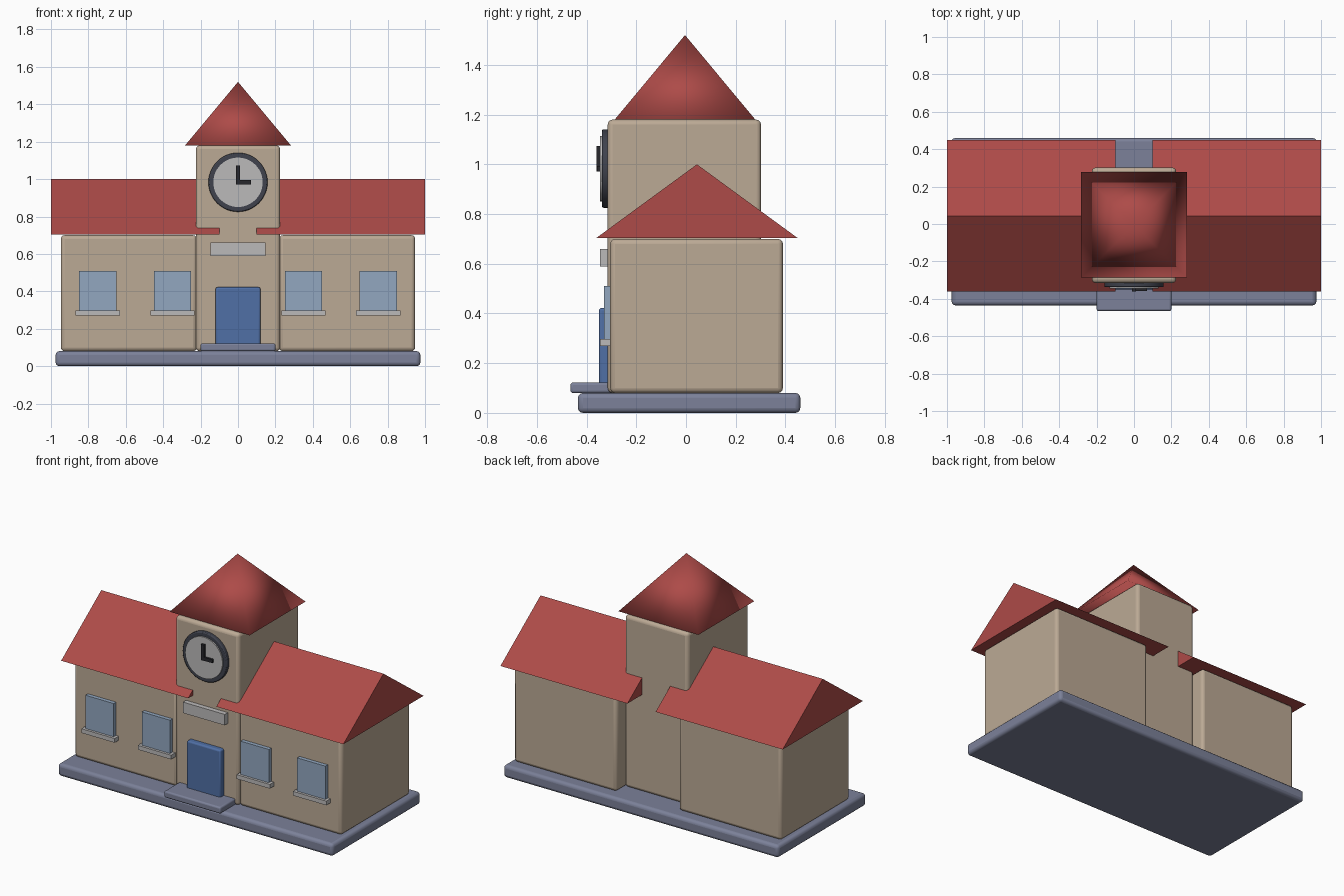
import bpy, bmesh, math
from mathutils import Matrix

if "Cube" in bpy.data.objects:
    bpy.data.objects.remove(bpy.data.objects["Cube"])


def material(name, r, g, b):
    m = bpy.data.materials.new(name)
    m.diffuse_color = (r, g, b, 1)
    m.use_nodes = True
    m.node_tree.nodes["Principled BSDF"].inputs["Base Color"].default_value = m.diffuse_color
    return m


WALL = material("wall_tan", 0.50, 0.40, 0.30)
ROOF = material("roof_red", 0.42, 0.07, 0.065)
STONE = material("stone_blue_grey", 0.20, 0.22, 0.32)
GLASS = material("window_blue", 0.29, 0.39, 0.53)
DOOR = material("door_blue", 0.08, 0.16, 0.38)
DARK = material("clock_dark", 0.05, 0.055, 0.075)
HAND = material("hand_dark", 0.02, 0.02, 0.025)
TRIM = material("trim_grey", 0.50, 0.49, 0.49)


def finish(name, bm, mat, bevel=0, segments=3, angle=30):
    bmesh.ops.recalc_face_normals(bm, faces=bm.faces)
    me = bpy.data.meshes.new(name)
    bm.to_mesh(me)
    bm.free()
    ob = bpy.data.objects.new(name, me)
    bpy.context.collection.objects.link(ob)
    me.materials.append(mat)
    if bevel:
        mod = ob.modifiers.new("bevel", "BEVEL")
        mod.width, mod.segments = bevel, segments
        mod.limit_method = "ANGLE"
    if angle:
        bpy.ops.object.select_all(action="DESELECT")
        ob.select_set(True)
        bpy.context.view_layer.objects.active = ob
        bpy.ops.object.shade_smooth_by_angle(angle=math.radians(angle))
    return ob


def box(name, x, y, z, mat, bevel=0):
    """Box from (min, max) ranges."""
    bm = bmesh.new()
    bmesh.ops.create_cube(bm, size=1)
    for v in bm.verts:
        v.co = [r[0] if c < 0 else r[1] for c, r in zip(v.co, (x, y, z))]
    return finish(name, bm, mat, bevel, angle=30 if bevel else 0)


def disc(name, radius, y0, y1, z, mat, bevel=0):
    """Cylinder whose axis points to the front."""
    bm = bmesh.new()
    bmesh.ops.create_cone(bm, cap_ends=True, segments=48, radius1=radius, radius2=radius, depth=y1 - y0,
                          matrix=Matrix.Translation((0, (y0 + y1) / 2, z)) @ Matrix.Rotation(math.pi / 2, 4, "X"))
    return finish(name, bm, mat, bevel, 2)


# Plinth, step and tower
box("base", (-0.975, 0.975), (-0.435, 0.46), (0, 0.08), STONE, 0.02)
box("step", (-0.2, 0.2), (-0.465, -0.29), (0.08, 0.122), STONE, 0.01)
box("tower", (-0.225, 0.225), (-0.315, 0.302), (0.08, 1.18), WALL, 0.02)

# Mirrored wings with gable roofs and windows
for side, s in (("left", -1), ("right", 1)):
    def span(a, b):
        return tuple(sorted((a * s, b * s)))

    box(side + "_wing", span(0.22, 0.947), (-0.305, 0.39), (0.08, 0.70), WALL, 0.02)

    bm = bmesh.new()
    gable = bm.faces.new([bm.verts.new((0.1 * s, y, z)) for y, z in ((-0.362, 0.703), (0.45, 0.703), (0.044, 1.0))])
    ext = bmesh.ops.extrude_face_region(bm, geom=[gable], use_keep_orig=True)
    bmesh.ops.translate(bm, vec=(0.9 * s, 0, 0), verts=[g for g in ext["geom"] if isinstance(g, bmesh.types.BMVert)])
    finish(side + "_roof", bm, ROOF, angle=0)

    for place, c in (("inner", 0.35), ("outer", 0.75)):
        box(f"{side}_{place}_window", span(c - 0.1, c + 0.1), (-0.33, -0.29), (0.285, 0.51), GLASS)
        box(f"{side}_{place}_sill", span(c - 0.118, c + 0.118), (-0.346, -0.29), (0.27, 0.297), TRIM)

# Tower roof: softly shaded four-sided pyramid
bm = bmesh.new()
bmesh.ops.create_cone(bm, cap_ends=True, segments=4, radius1=0.283 * math.sqrt(2), radius2=0, depth=0.34,
                      matrix=Matrix.Translation((0, -0.004, 1.35)) @ Matrix.Rotation(math.pi / 4, 4, "Z"))
bmesh.ops.remove_doubles(bm, verts=bm.verts, dist=1e-4)
finish("tower_roof", bm, ROOF, angle=180)

# Door and blank sign panel
box("door", (-0.12, 0.12), (-0.35, -0.29), (0.1, 0.422), DOOR, 0.01)
box("sign_panel", (-0.148, 0.148), (-0.346, -0.3), (0.59, 0.66), TRIM)

# Clock
disc("clock_rim", 0.158, -0.338, -0.3, 0.983, DARK, 0.006)
disc("clock_face", 0.132, -0.346, -0.32, 0.983, TRIM)
box("minute_hand", (-0.011, 0.011), (-0.361, -0.34), (0.972, 1.073), HAND)
box("hour_hand", (-0.011, 0.07), (-0.359, -0.34), (0.972, 0.994), HAND)
